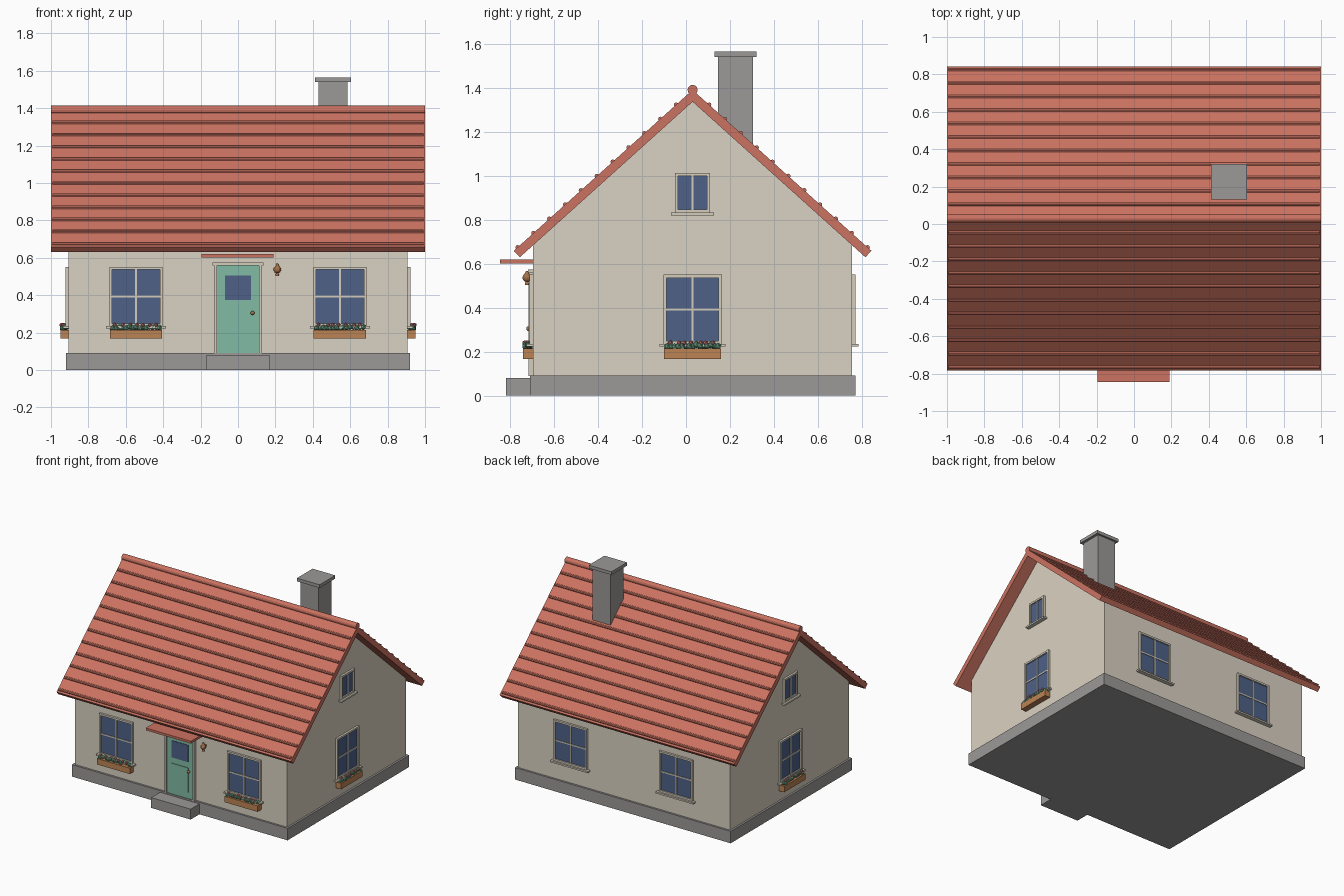
import bpy, bmesh, math, random
from mathutils import Matrix, Vector

if "Cube" in bpy.data.objects:
    bpy.data.objects.remove(bpy.data.objects["Cube"])

random.seed(4)
CY = 0.03            # centre line of the house in y
SLOPE = 0.9          # roof rise per unit run
RIDGE = 1.39         # height of the roof's outer apex


def mat(name, rgb):
    m = bpy.data.materials.new(name)
    m.diffuse_color = (*rgb, 1)
    m.use_nodes = True
    m.node_tree.nodes["Principled BSDF"].inputs["Base Color"].default_value = m.diffuse_color
    return m


ROOF = mat("roof red", (0.60, 0.17, 0.12))
WALL = mat("wall cream", (0.70, 0.64, 0.54))
STONE = mat("stone grey", (0.33, 0.32, 0.31))
GLASS = mat("window blue", (0.075, 0.12, 0.24))
TRIM = mat("trim beige", (0.66, 0.61, 0.51))
DOOR = mat("door green", (0.22, 0.50, 0.38))
WOOD = mat("planter wood", (0.50, 0.23, 0.09))
LEAF = mat("leaf green", (0.14, 0.34, 0.22))
BLOOM = mat("flower pink", (0.66, 0.20, 0.20))
BRASS = mat("lamp copper", (0.40, 0.17, 0.07))


def finish(name, bm, material, smooth=False, matrix=None):
    bmesh.ops.recalc_face_normals(bm, faces=bm.faces)
    me = bpy.data.meshes.new(name)
    if matrix:
        bm.transform(matrix)
    bm.to_mesh(me)
    bm.free()
    me.materials.append(material)
    ob = bpy.data.objects.new(name, me)
    bpy.context.collection.objects.link(ob)
    if smooth:
        for p in me.polygons:
            p.use_smooth = True
    return ob


def add_box(bm, x0, x1, y0, y1, z0, z1):
    m = Matrix.Translation(((x0 + x1) / 2, (y0 + y1) / 2, (z0 + z1) / 2))
    bmesh.ops.create_cube(bm, size=1, matrix=m @ Matrix.Diagonal((x1 - x0, y1 - y0, z1 - z0, 1)))


def boxes(name, material, *dims, matrix=None):
    bm = bmesh.new()
    for d in dims:
        add_box(bm, *d)
    return finish(name, bm, material, matrix=matrix)


def prism(name, material, profile, half):
    """Extrude a (y, z) outline along x."""
    bm = bmesh.new()
    f = bm.faces.new([bm.verts.new((-half, y, z)) for y, z in profile])
    r = bmesh.ops.extrude_face_region(bm, geom=[f])
    bmesh.ops.translate(bm, vec=(2 * half, 0, 0), verts=[v for v in r["geom"] if isinstance(v, bmesh.types.BMVert)])
    return finish(name, bm, material)


def rod(bm, y, z, r, half, seg):
    m = Matrix.Translation((0, y, z)) @ Matrix.Rotation(math.pi / 2, 4, 'Y')
    bmesh.ops.create_cone(bm, cap_ends=True, segments=seg, radius1=r, radius2=r, depth=2 * half, matrix=m)


# foundation, walls with gables
boxes("foundation", STONE, (-0.92, 0.92, CY - 0.74, CY + 0.74, 0, 0.092))
apex = RIDGE - 0.045
eave = apex - 0.725 * SLOPE
prism("walls", WALL, [(CY - 0.725, 0.09), (CY + 0.725, 0.09), (CY + 0.725, eave),
                      (CY, apex), (CY - 0.725, eave)], 0.905)

# roof slab as a chevron, eaves cut square to the slope
out, low = 0.813, 0.785
zo, zl = RIDGE - out * SLOPE, RIDGE - 0.054 - low * SLOPE
prism("roof", ROOF, [(CY - out, zo), (CY, RIDGE), (CY + out, zo),
                     (CY + low, zl), (CY, RIDGE - 0.054), (CY - low, zl)], 1.0)

# raised tile courses on both slopes
bm = bmesh.new()
for side in (-1, 1):
    for i in range(11):
        s = 0.795 - 0.072 * i
        rod(bm, CY + side * s, RIDGE - s * SLOPE, 0.0105, 0.992, 8)
finish("tile_courses", bm, ROOF)

# ridge roll
bm = bmesh.new()
rod(bm, CY, RIDGE, 0.023, 1.0, 12)
finish("ridge", bm, ROOF)

# chimney
boxes("chimney", STONE, (0.43, 0.585, 0.145, 0.305, 1.05, 1.54))
boxes("chimney_cap", STONE, (0.412, 0.605, 0.13, 0.32, 1.54, 1.565))


def wall_matrix(angle, dist, u):
    """Local x runs along the wall, local -y points outward."""
    return (Matrix.Translation((0, CY, 0)) @ Matrix.Rotation(math.radians(angle), 4, 'Z')
            @ Matrix.Translation((u, -dist, 0)))


def window(name, M, w, z0, z1, cross=True):
    t, h = 0.014, w / 2
    boxes(name + "_glass", GLASS, (-h + t, h - t, -0.006, 0.01, z0 + t, z1 - t), matrix=M)
    parts = [(-h, -h + t, -0.016, 0.01, z0, z1), (h - t, h, -0.016, 0.01, z0, z1),
             (-h + t, h - t, -0.016, 0.01, z1 - t, z1), (-h + t, h - t, -0.016, 0.01, z0, z0 + t),
             (-0.005, 0.005, -0.011, 0.01, z0 + t, z1 - t)]
    if cross:
        zm = (z0 + z1) / 2
        parts.append((-h + t, h - t, -0.0105, 0.01, zm - 0.005, zm + 0.005))
    boxes(name + "_frame", TRIM, *parts, matrix=M)
    boxes(name + "_sill", TRIM, (-h - 0.018, h + 0.018, -0.03, 0.01, z0 - 0.012, z0), matrix=M)


def planter(name, M, w):
    h = w / 2
    boxes(name, WOOD, (-h, h, -0.045, 0.005, 0.168, 0.214), matrix=M)
    leaves, blooms = bmesh.new(), bmesh.new()
    n = 15
    for i in range(n):
        u = -h + 0.015 + (w - 0.03) * i / (n - 1)
        bmesh.ops.create_icosphere(leaves, subdivisions=1, radius=0.016, matrix=Matrix.Translation(
            (u, -0.025 + random.uniform(-0.01, 0.01), 0.226 + random.uniform(-0.004, 0.006))))
        if i % 2:
            bmesh.ops.create_icosphere(blooms, subdivisions=1, radius=0.011, matrix=Matrix.Translation(
                (u + random.uniform(-0.008, 0.008), -0.03 + random.uniform(-0.012, 0.008), 0.241)))
    finish(name + "_leaves", leaves, LEAF, matrix=M)
    finish(name + "_flowers", blooms, BLOOM, matrix=M)


# windows and flower boxes
for i, u in enumerate((-0.545, 0.545)):
    M = wall_matrix(0, 0.725, u)
    window(f"front_window_{i}", M, 0.285, 0.235, 0.55)
    planter(f"front_planter_{i}", M, 0.28)
for i, u in enumerate((-0.45, 0.45)):
    window(f"back_window_{i}", wall_matrix(180, 0.725, u), 0.285, 0.235, 0.55)
for side, a in (("right", 90), ("left", -90)):
    M = wall_matrix(a, 0.905, 0)
    window(side + "_window", M, 0.265, 0.235, 0.55)
    planter(side + "_planter", M, 0.26)
    window(side + "_attic_window", M, 0.16, 0.832, 1.012, cross=False)

# front door with glass pane, raised panel, frame and knob
M = wall_matrix(0, 0.725, 0)
boxes("door", DOOR, (-0.115, 0.115, -0.01, 0.01, 0.09, 0.56), matrix=M)
boxes("door_panel", DOOR, (-0.07, 0.07, -0.015, 0, 0.14, 0.33), matrix=M)
boxes("door_glass", GLASS, (-0.07, 0.07, -0.014, 0, 0.375, 0.505), matrix=M)
boxes("door_frame", TRIM, (-0.127, -0.113, -0.02, 0.01, 0.09, 0.56), (0.113, 0.127, -0.02, 0.01, 0.09, 0.56),
      (-0.135, 0.135, -0.024, 0.01, 0.558, 0.574), matrix=M)
bm = bmesh.new()
bmesh.ops.create_uvsphere(bm, u_segments=12, v_segments=8, radius=0.011, matrix=Matrix.Translation((0.078, -0.02, 0.305)))
finish("door_knob", bm, BRASS, True, M)

# canopy and step
boxes("canopy", ROOF, (-0.195, 0.19, -0.845, -0.68, 0.602, 0.62))
boxes("step", STONE, (-0.168, 0.168, -0.817, -0.70, 0, 0.08))

# wall lantern: globe, cap and bracket
bm = bmesh.new()
bmesh.ops.create_uvsphere(bm, u_segments=12, v_segments=8, radius=0.02, matrix=Matrix.Translation((0.21, -0.028, 0.537)))
bmesh.ops.create_cone(bm, cap_ends=True, segments=12, radius1=0.01, radius2=0.006, depth=0.02,
                      matrix=Matrix.Translation((0.21, -0.028, 0.513)))
bmesh.ops.create_cone(bm, cap_ends=True, segments=12, radius1=0.012, radius2=0.004, depth=0.016,
                      matrix=Matrix.Translation((0.21, -0.028, 0.56)))
add_box(bm, 0.203, 0.217, -0.02, 0.005, 0.53, 0.545)
finish("wall_lantern", bm, BRASS, False, M)
